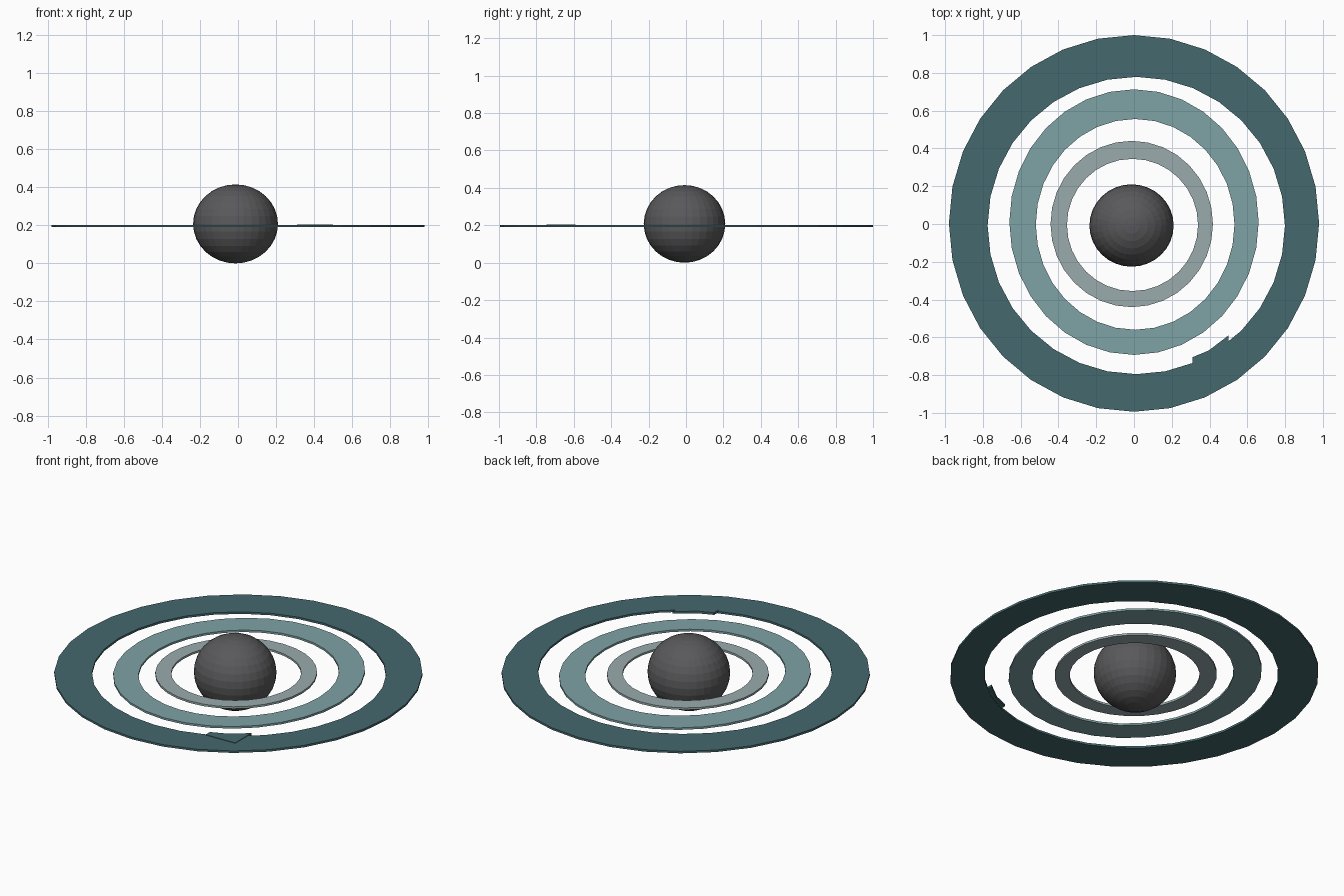
import bpy, bmesh
from math import cos, sin, pi

if "Cube" in bpy.data.objects:
    bpy.data.objects.remove(bpy.data.objects["Cube"])

SIDES = 32
Z0, Z1 = 0.19, 0.202


def material(name, rgb):
    m = bpy.data.materials.new(name)
    m.diffuse_color = (*rgb, 1)
    m.use_nodes = True
    m.node_tree.nodes["Principled BSDF"].inputs["Base Color"].default_value = m.diffuse_color
    return m


def finish(bm, name, mat):
    bmesh.ops.recalc_face_normals(bm, faces=bm.faces)
    me = bpy.data.meshes.new(name)
    bm.to_mesh(me)
    bm.free()
    me.materials.append(mat)
    ob = bpy.data.objects.new(name, me)
    bpy.context.collection.objects.link(ob)
    return ob


def ring(name, outer, inner, mat):
    """Flat band between two ellipses, each given as (cx, cy, rx, ry)."""
    bm = bmesh.new()
    loops = []
    for (cx, cy, rx, ry), z in ((outer, Z0), (outer, Z1), (inner, Z1), (inner, Z0)):
        loops.append([bm.verts.new((cx + rx * cos(2 * pi * i / SIDES),
                                    cy + ry * sin(2 * pi * i / SIDES), z))
                      for i in range(SIDES)])
    for k in range(4):
        a, b = loops[k], loops[(k + 1) % 4]
        for i in range(SIDES):
            j = (i + 1) % SIDES
            bm.faces.new((a[i], a[j], b[j], b[i]))
    return finish(bm, name, mat)


def plate(name, outline, z0, z1, mat):
    bm = bmesh.new()
    face = bm.faces.new([bm.verts.new((x, y, z0)) for x, y in outline])
    top = bmesh.ops.extrude_face_region(bm, geom=[face])["geom"]
    for v in top:
        if isinstance(v, bmesh.types.BMVert):
            v.co.z = z1
    return finish(bm, name, mat)


grey = material("dark_grey", (0.10, 0.10, 0.105))
teal = material("deep_teal", (0.06, 0.14, 0.155))
mid = material("soft_teal", (0.21, 0.36, 0.38))
pale = material("pale_teal", (0.32, 0.41, 0.42))

# Central globe, slightly flattened
bpy.ops.mesh.primitive_uv_sphere_add(segments=32, ring_count=16, radius=1,
                                     location=(-0.013, -0.008, 0.2075))
globe = bpy.context.object
globe.name = "globe"
globe.scale = (0.223, 0.218, 0.2075)
globe.data.materials.append(grey)

# Three concentric rings
ring("outer_ring", (0, 0.003, 0.98, 0.997), (0.012, -0.008, 0.787, 0.787), teal)
ring("middle_ring", (0, 0.01, 0.66, 0.703), (0.006, -0.002, 0.526, 0.558), mid)
ring("inner_ring", (-0.012, 0, 0.43, 0.44), (-0.008, -0.005, 0.347, 0.35), pale)

# Small plate overlapping the inner edge of the outer ring
plate("ring_patch", [(0.31, -0.745), (0.50, -0.74), (0.50, -0.59),
                     (0.395, -0.67), (0.31, -0.705)], Z0 + 0.002, Z1 + 0.003, teal)
